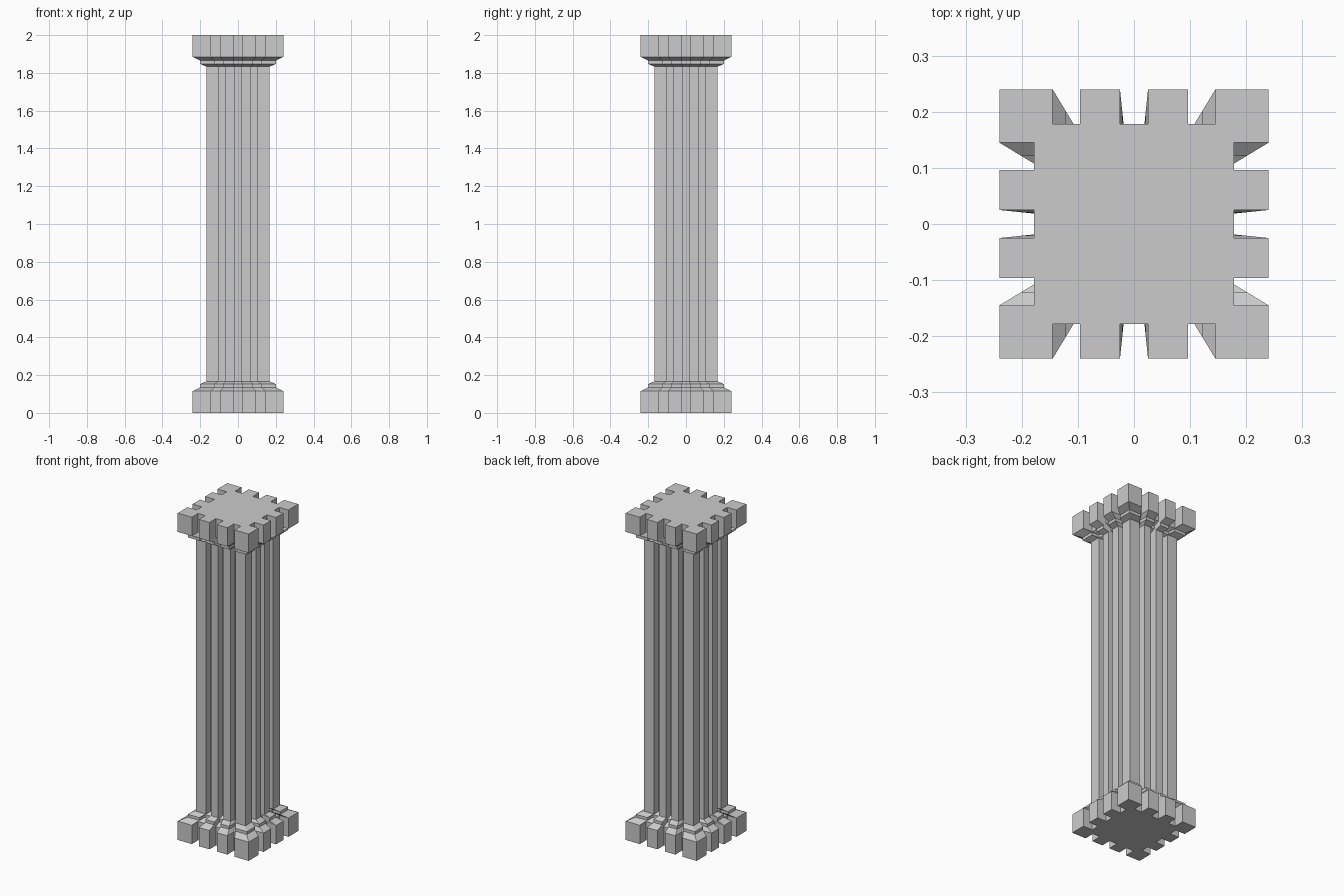
import bpy, bmesh

cube = bpy.data.objects.get("Cube")
if cube:
    bpy.data.objects.remove(cube, do_unlink=True)

stone = bpy.data.materials.new("grey_stone")
stone.use_nodes = True
stone.diffuse_color = (0.6, 0.6, 0.6, 1)
stone.node_tree.nodes["Principled BSDF"].inputs["Base Color"].default_value = (0.6, 0.6, 0.6, 1)

HALF, FLOOR = 0.24, 0.178
NOTCHES = [(-0.145, -0.096), (-0.025, 0.025), (0.096, 0.145)]


def notched_square():
    """Square outline with three grooves per side, counter-clockwise."""
    side = [(-HALF, -HALF)]
    for a, b in NOTCHES:
        side += [(a, -HALF), (a, -FLOOR), (b, -FLOOR), (b, -HALF)]
    outline = []
    for _ in range(4):
        outline += side
        side = [(-y, x) for x, y in side]
    return outline


# Half profile: height and half width, mirrored for the capital
base = [(0, 0.24), (0.115, 0.24), (0.135, 0.2), (0.153, 0.2), (0.167, 0.167)]
levels = base + [(2 - z, w) for z, w in reversed(base)]

# Loft the fluted outline through all levels
bm = bmesh.new()
rings = [[bm.verts.new((x * w / HALF, y * w / HALF, z)) for x, y in notched_square()]
         for z, w in levels]
for low, high in zip(rings, rings[1:]):
    n = len(low)
    for i in range(n):
        j = (i + 1) % n
        bm.faces.new((low[i], low[j], high[j], high[i]))
bm.faces.new(reversed(rings[0]))
bm.faces.new(rings[-1])

mesh = bpy.data.meshes.new("fluted_column")
bm.to_mesh(mesh)
bm.free()
mesh.materials.append(stone)
column = bpy.data.objects.new("fluted_column", mesh)
bpy.context.collection.objects.link(column)
